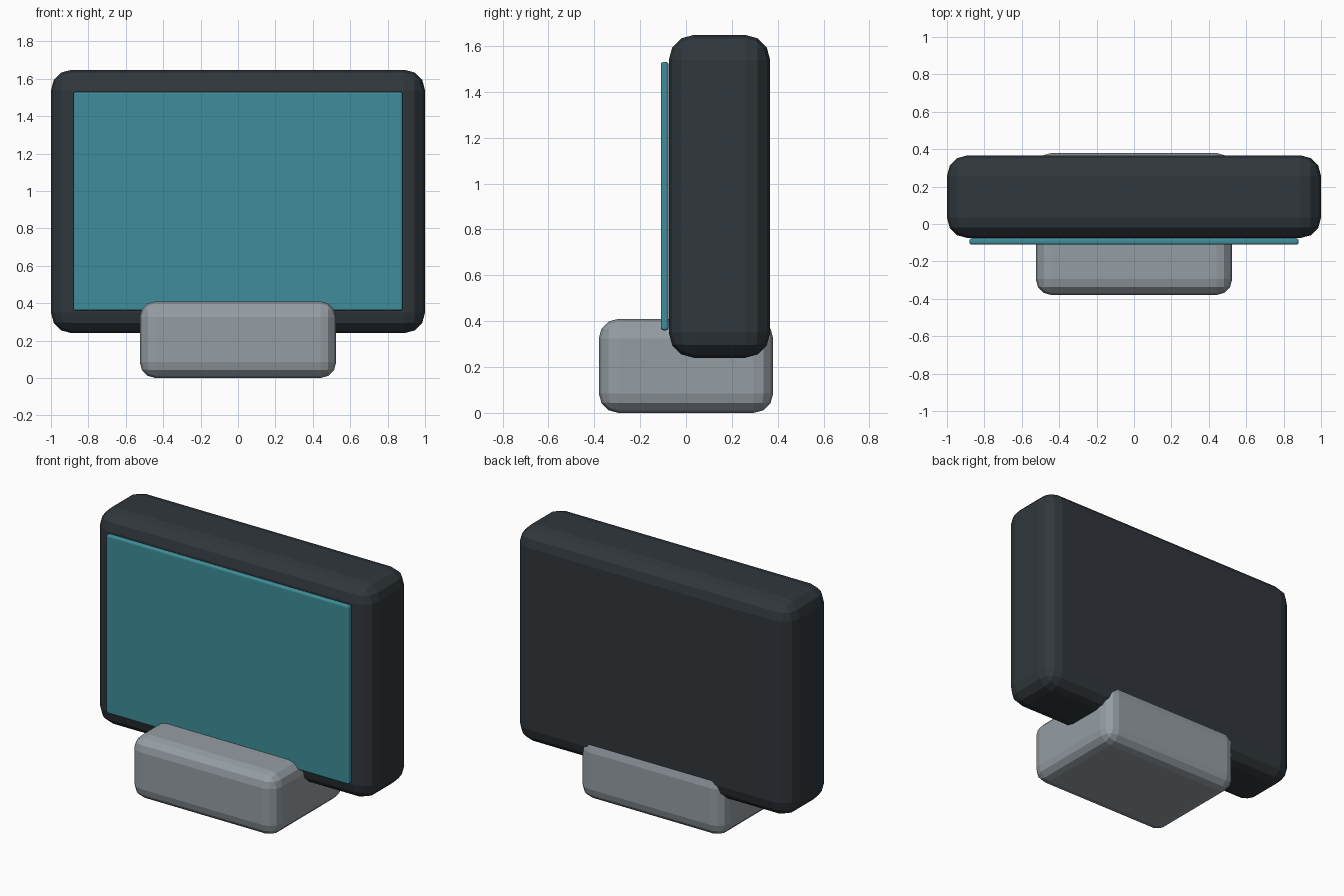
import bpy

if "Cube" in bpy.data.objects:
    bpy.data.objects.remove(bpy.data.objects["Cube"])


def rounded_box(name, lo, hi, bevel, segments, color=None):
    size = [b - a for a, b in zip(lo, hi)]
    center = [(a + b) / 2 for a, b in zip(lo, hi)]
    bpy.ops.mesh.primitive_cube_add(size=1, location=center)
    obj = bpy.context.object
    obj.name = name
    obj.scale = size
    bpy.ops.object.transform_apply(location=False, rotation=False, scale=True)
    mod = obj.modifiers.new("Bevel", 'BEVEL')
    mod.width = bevel
    mod.segments = segments
    if color:
        mat = bpy.data.materials.new(name + "_color")
        mat.diffuse_color = color
        mat.use_nodes = True
        mat.node_tree.nodes["Principled BSDF"].inputs["Base Color"].default_value = mat.diffuse_color
        obj.data.materials.append(mat)
    return obj


# Thick dark casing
rounded_box("casing", (-1, -0.075, 0.24), (1, 0.367, 1.648), 0.11, 3,
            (0.03, 0.038, 0.045, 1))

# Thin teal screen panel in front of the casing
rounded_box("screen", (-0.88, -0.11, 0.36), (0.88, -0.076, 1.53), 0.012, 3,
            (0.05, 0.27, 0.32, 1))

# Chunky grey base block
rounded_box("base", (-0.525, -0.38, 0), (0.525, 0.38, 0.41), 0.085, 3,
            (0.3, 0.34, 0.37, 1))
